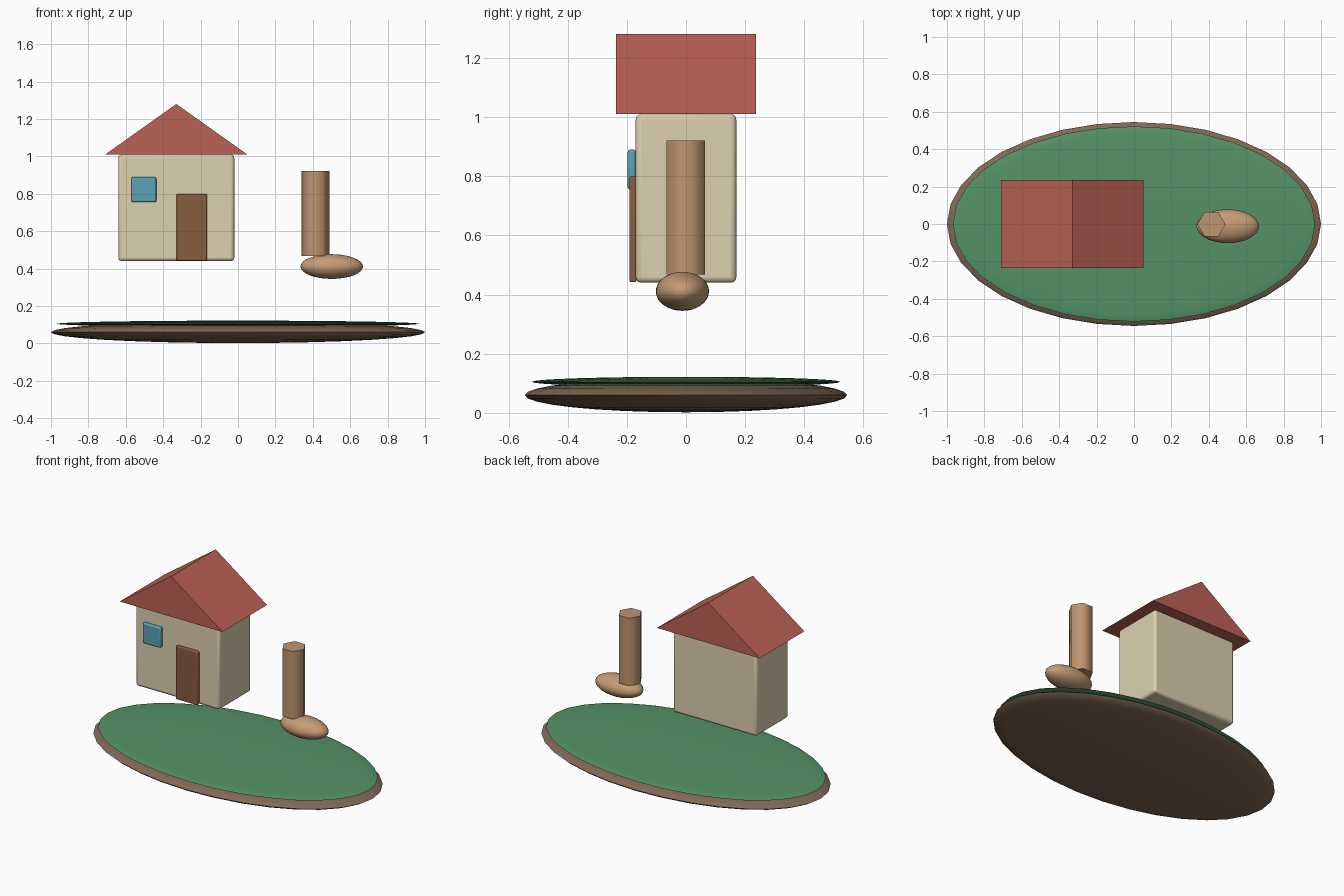
import bpy
from math import radians

if "Cube" in bpy.data.objects:
    bpy.data.objects.remove(bpy.data.objects["Cube"])


def finish(name, color, smooth=None):
    """Name the active object, colour it and optionally smooth it."""
    ob = bpy.context.object
    ob.name = name
    bpy.ops.object.transform_apply(location=False, rotation=True, scale=True)
    mat = bpy.data.materials.new(name + "_paint")
    mat.diffuse_color = (*color, 1)
    mat.use_nodes = True
    mat.node_tree.nodes["Principled BSDF"].inputs["Base Color"].default_value = mat.diffuse_color
    ob.data.materials.append(mat)
    if smooth:
        bpy.ops.object.shade_smooth_by_angle(angle=radians(smooth))
    return ob


def ellipsoid(name, center, radii, color, segments=32, rings=16):
    bpy.ops.mesh.primitive_uv_sphere_add(
        segments=segments, ring_count=rings, radius=1, location=center)
    bpy.context.object.scale = radii
    return finish(name, color, 60)


def box(name, lo, hi, bevel, color):
    bpy.ops.mesh.primitive_cube_add(
        size=1, location=[(a + b) / 2 for a, b in zip(lo, hi)])
    bpy.context.object.scale = [b - a for a, b in zip(lo, hi)]
    ob = finish(name, color, 40)
    mod = ob.modifiers.new("soft_edges", "BEVEL")
    mod.width = bevel
    mod.segments = 3
    return ob


# Island: earth base with a thin grass lens on top
ellipsoid("earth_base", (0, 0, 0.06), (1.0, 0.545, 0.058), (0.22, 0.14, 0.09))
ellipsoid("grass_top", (0, 0, 0.105), (0.968, 0.522, 0.017), (0.09, 0.29, 0.13))

# House walls, door and window
box("house_walls", (-0.64, -0.17, 0.44), (-0.02, 0.17, 1.01), 0.018, (0.72, 0.63, 0.43))
box("door", (-0.328, -0.191, 0.442), (-0.166, -0.168, 0.80), 0.006, (0.25, 0.11, 0.05))
box("window", (-0.57, -0.197, 0.755), (-0.437, -0.17, 0.89), 0.008, (0.1, 0.36, 0.46))

# Gable roof: triangular profile extruded front to back
profile = [(-0.71, 1.01), (0.05, 1.01), (-0.33, 1.28)]
verts = [(x, y, z) for y in (-0.236, 0.236) for x, z in profile]
faces = [(0, 1, 2), (5, 4, 3), (0, 3, 4, 1), (1, 4, 5, 2), (2, 5, 3, 0)]
mesh = bpy.data.meshes.new("roof")
mesh.from_pydata(verts, [], faces)
roof = bpy.data.objects.new("roof", mesh)
bpy.context.collection.objects.link(roof)
bpy.ops.object.select_all(action="DESELECT")
roof.select_set(True)
bpy.context.view_layer.objects.active = roof
finish("roof", (0.5, 0.12, 0.09))

# Six-sided post with corners on the x axis
bpy.ops.mesh.primitive_cylinder_add(
    vertices=6, radius=0.075, depth=0.453, location=(0.414, -0.001, 0.6945),
    rotation=(0, 0, radians(30)))
finish("post", (0.52, 0.3, 0.16), 65)

# Rounded foot under the post
ellipsoid("foot", (0.501, -0.012, 0.411), (0.167, 0.09, 0.066), (0.56, 0.33, 0.18))
